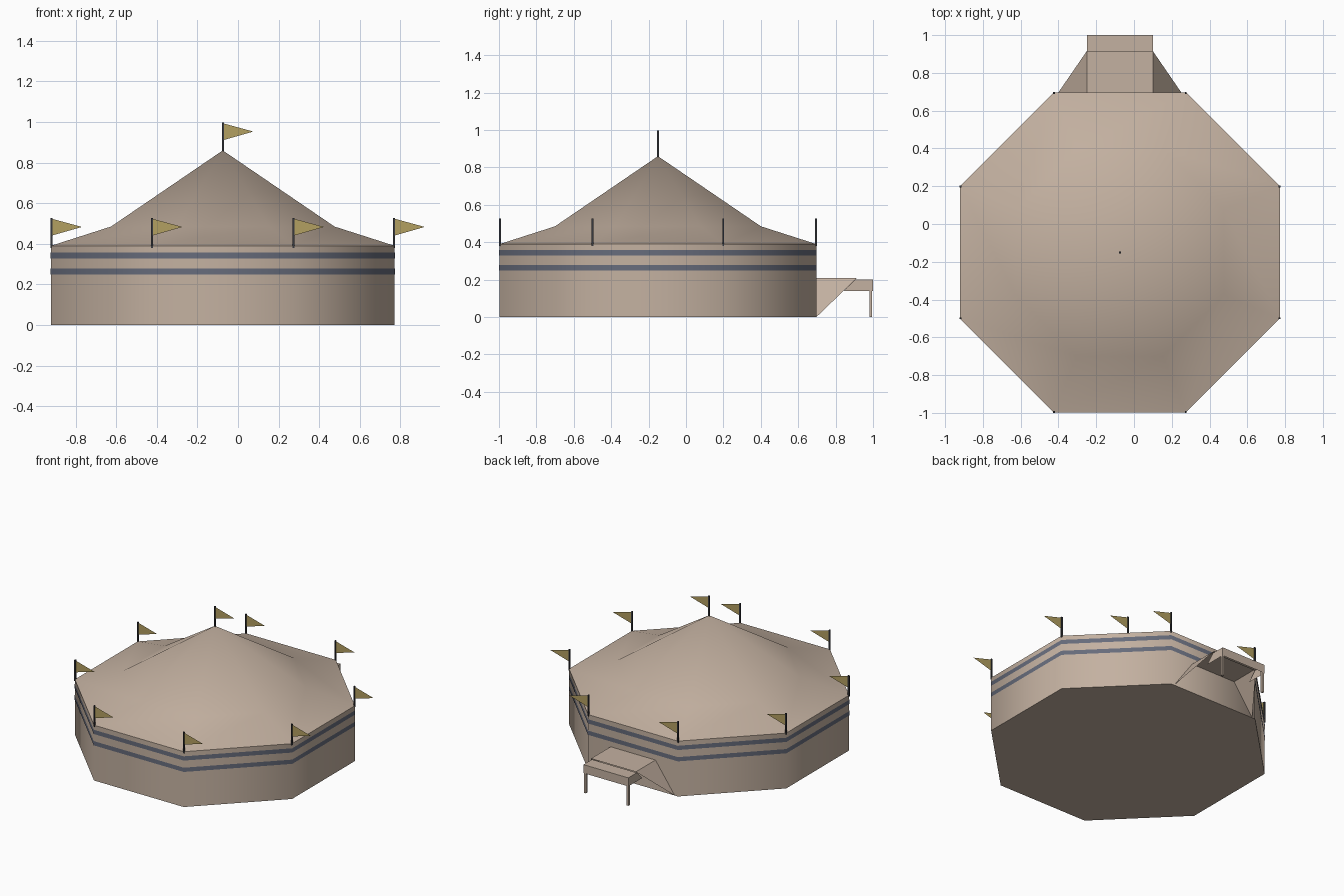
import bpy, math

old = bpy.data.objects.get("Cube")
if old:
    bpy.data.objects.remove(old, do_unlink=True)

CX, CY = -0.075, -0.15     # tent axis
EAVE, PEAK = 0.39, 0.86


def material(name, rgb):
    m = bpy.data.materials.new(name)
    m.use_nodes = True
    m.diffuse_color = (*rgb, 1)
    m.node_tree.nodes["Principled BSDF"].inputs["Base Color"].default_value = (*rgb, 1)
    return m


canvas = material("tan_canvas", (0.55, 0.44, 0.355))
stripe = material("slate_stripe", (0.135, 0.15, 0.2))
gold = material("gold_cloth", (0.45, 0.35, 0.12))
iron = material("dark_pole", (0.04, 0.042, 0.05))


def build(name, verts, faces, mat, smooth=False):
    mesh = bpy.data.meshes.new(name)
    mesh.from_pydata(verts, [], faces)
    mesh.materials.append(mat)
    ob = bpy.data.objects.new(name, mesh)
    bpy.context.collection.objects.link(ob)
    if smooth:
        bpy.ops.object.select_all(action='DESELECT')
        ob.select_set(True)
        bpy.context.view_layer.objects.active = ob
        bpy.ops.object.shade_smooth_by_angle(angle=math.radians(50))
    return ob


def ring(scale, z):
    """Octagon of points, counter-clockwise."""
    half, cut = 0.847 * scale, 0.35 * scale
    base = [(-cut, -half), (cut, -half), (half, -cut), (half, cut),
            (cut, half), (-cut, half), (-half, cut), (-half, -cut)]
    return [(CX + x, CY + y, z) for x, y in base]


def bridge(a, b):
    return [(a + i, a + (i + 1) % 8, b + (i + 1) % 8, b + i) for i in range(8)]


def box(name, lo, hi, mat):
    verts = [(x, y, z) for z in (lo[2], hi[2])
             for x, y in ((lo[0], lo[1]), (hi[0], lo[1]), (hi[0], hi[1]), (lo[0], hi[1]))]
    sides = [(i, (i + 1) % 4, 4 + (i + 1) % 4, 4 + i) for i in range(4)]
    return build(name, verts, sides + [(3, 2, 1, 0), (4, 5, 6, 7)], mat)


# Walls with floor
build("tent_walls", ring(1, 0) + ring(1, EAVE),
      bridge(0, 8) + [tuple(range(7, -1, -1))], canvas, True)

# Two-pitch roof
apex = (CX, CY, PEAK)
build("tent_roof", ring(1, EAVE) + ring(0.65, 0.485) + [apex],
      bridge(0, 8) + [(8 + i, 8 + (i + 1) % 8, 16) for i in range(8)], canvas, True)

# Painted bands round the walls
for name, low, high in (("lower_stripe", 0.248, 0.278), ("upper_stripe", 0.328, 0.358)):
    build(name, ring(1.002, low) + ring(1.002, high), bridge(0, 8), stripe, True)


# Pennants on the corners and the peak
def pennant(label, x, y, z):
    r = 0.005
    box(label + "_pole", (x - r, y - r, z - 0.01), (x + r, y + r, z + 0.138), iron)
    build(label + "_flag", [(x, y, z + 0.05), (x + 0.15, y, z + 0.093), (x, y, z + 0.134)],
          [(0, 1, 2)], gold)


for i, p in enumerate(ring(0.997, EAVE)):
    pennant(f"corner_{i + 1}", *p)
pennant("peak", *apex)

# Entrance porch: flat top with splayed side flaps
BACK, LIP, END = CY + 0.847, 0.915, 1.0
HW, FOOT, TOP = 0.175, 0.325, 0.21
build("porch_canopy",
      [(CX - HW, BACK, TOP), (CX + HW, BACK, TOP), (CX + HW, LIP, TOP), (CX - HW, LIP, TOP),
       (CX - FOOT, BACK, 0), (CX + FOOT, BACK, 0)],
      [(0, 1, 2, 3), (4, 0, 3), (5, 2, 1)], canvas)

# Awning: flat top, front valance and slanted side valances
profile = [(0.845, 0.14), (END, 0.14), (END, 0.2), (0.905, 0.2)]
build("awning",
      [(CX + s * HW, y, z) for s in (-1, 1) for y, z in profile],
      [(3, 2, 1, 0), (4, 5, 6, 7), (2, 3, 7, 6), (1, 2, 6, 5)], canvas)

# Awning posts
for side, s in (("right", -1), ("left", 1)):
    x = CX + s * (HW - 0.009)
    box(side + "_awning_post", (x - 0.007, 0.98, 0), (x + 0.007, 0.995, 0.2), canvas)
